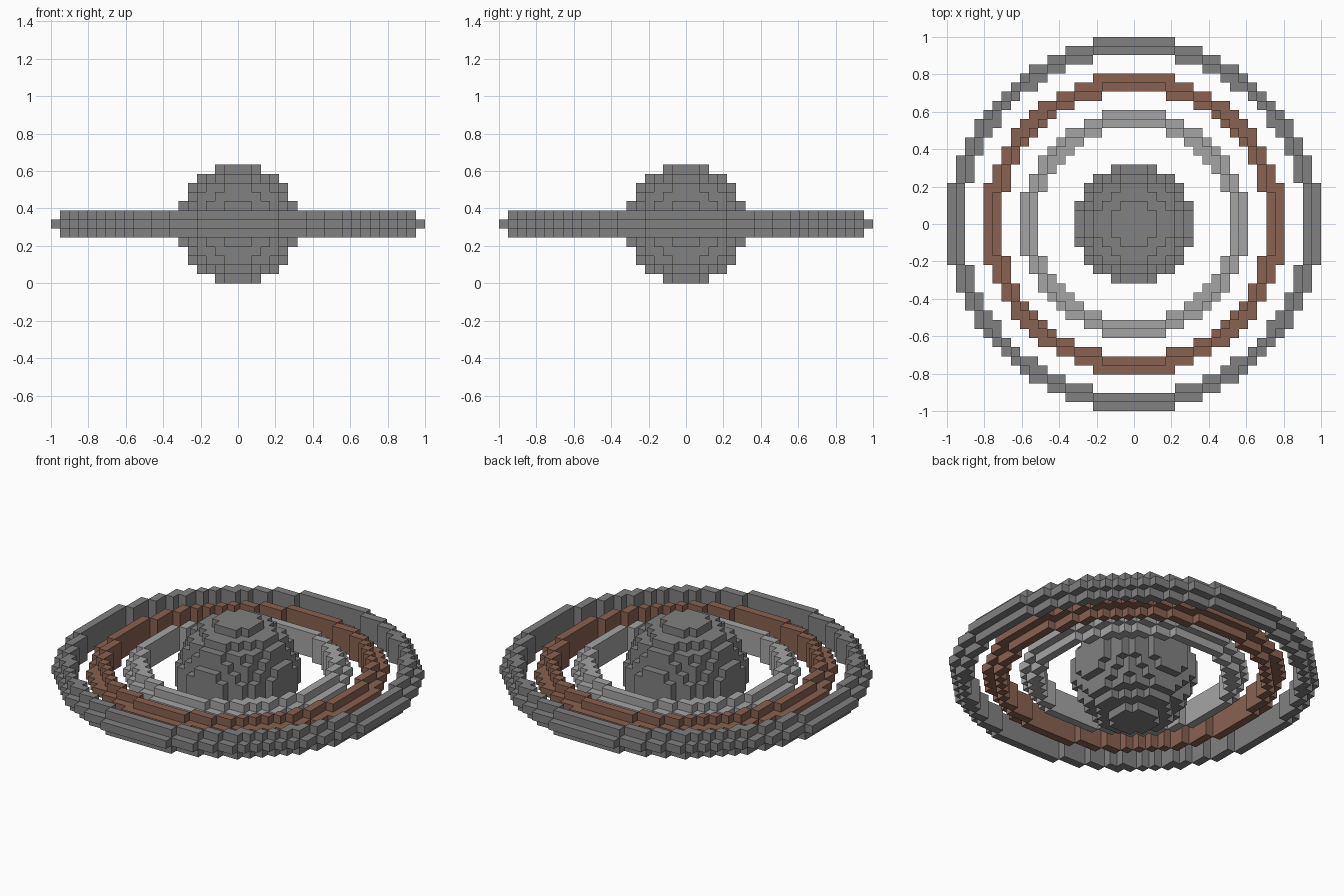
import bpy
import bmesh
from math import hypot
from mathutils import Vector

cube = bpy.data.objects.get("Cube")
if cube:
    bpy.data.objects.remove(cube, do_unlink=True)

UNIT = 2 / 41                       # edge of one block
CENTRE = Vector((0, 0, 6.5))        # centre of the globe, in blocks
AXES = [Vector((1, 0, 0)), Vector((0, 1, 0)), Vector((0, 0, 1))]


def material(name, colour):
    mat = bpy.data.materials.new(name)
    mat.use_nodes = True
    mat.diffuse_color = (*colour, 1)
    mat.node_tree.nodes["Principled BSDF"].inputs["Base Color"].default_value = (*colour, 1)
    return mat


def block_object(name, reach, height, inside, mat):
    """Fill every grid cell passing the test and keep only the outer skin."""
    span = range(-reach, reach + 1)
    cells = {(x, y, z) for x in span for y in span
             for z in range(-height, height + 1) if inside(x, y, z)}
    bm = bmesh.new()
    corners = {}

    def corner(p):
        key = tuple(round(2 * c) for c in p)
        if key not in corners:
            corners[key] = bm.verts.new((p + CENTRE) * UNIT)
        return corners[key]

    for cell in cells:
        mid = Vector(cell)
        for i, axis in enumerate(AXES):
            for sign in (1, -1):
                out = axis * sign
                if tuple(int(c) for c in mid + out) in cells:
                    continue
                u, v = AXES[(i + 1) % 3] / 2, AXES[(i + 2) % 3] / 2 * sign
                face = mid + out / 2
                bm.faces.new([corner(face + d) for d in (-u - v, u - v, u + v, v - u)])

    mesh = bpy.data.meshes.new(name)
    bm.to_mesh(mesh)
    bm.free()
    mesh.materials.append(mat)
    obj = bpy.data.objects.new(name, mesh)
    bpy.context.collection.objects.link(obj)


def ring(name, outer, mat):
    """Three layers: a wide middle one, with narrow ones above and below."""
    def inside(x, y, z):
        return outer - 2 <= hypot(x, y) <= outer - abs(z)
    block_object(name, int(outer), 1, inside, mat)


grey = material("stone grey", (0.22, 0.22, 0.22))
brown = material("dusty brown", (0.25, 0.122, 0.082))
light = material("light grey", (0.376, 0.376, 0.376))

# Central globe
block_object("globe", 6, 6, lambda x, y, z: x * x + y * y + z * z <= 6.5 ** 2, grey)

# Concentric rings
ring("inner_ring", 12.5, light)
ring("middle_ring", 16.5, brown)
ring("outer_ring", 20.5, grey)
